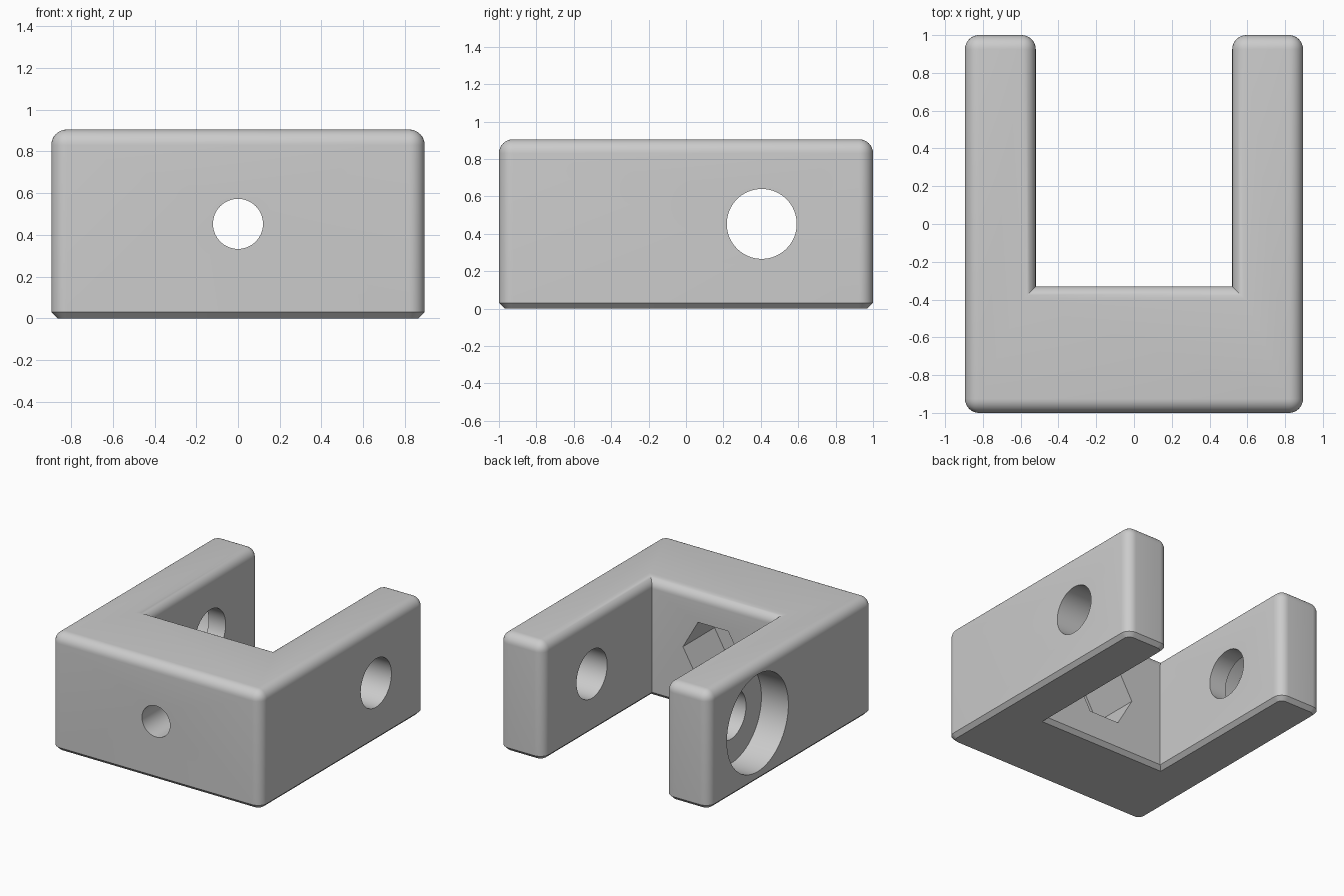
import bpy
import bmesh
import math
from mathutils import Matrix

cube = bpy.data.objects.get("Cube")
if cube:
    bpy.data.objects.remove(cube, do_unlink=True)

HALF_X, HALF_Y, HEIGHT = 0.895, 1.0, 0.905
SLOT_X, SLOT_Y = 0.52, -0.33
FILLET, CHAMFER = 0.075, 0.03
MID_Z = HEIGHT / 2
HOLE_Y = 0.405

grey = bpy.data.materials.new("plain_grey")
grey.use_nodes = True
colour = (0.6, 0.6, 0.6, 1)
grey.diffuse_color = colour
grey.node_tree.nodes["Principled BSDF"].inputs["Base Color"].default_value = colour


def make_object(name, bm):
    bmesh.ops.recalc_face_normals(bm, faces=bm.faces)
    mesh = bpy.data.meshes.new(name)
    bm.to_mesh(mesh)
    bm.free()
    mesh.materials.append(grey)
    obj = bpy.data.objects.new(name, mesh)
    bpy.context.collection.objects.link(obj)
    return obj


def bevel(bm, edges, size, segments):
    bmesh.ops.bevel(bm, geom=edges, offset=size, offset_type='OFFSET', segments=segments,
                    profile=0.5, affect='EDGES', clamp_overlap=False)


# U-shaped bracket body, extruded upwards from its outline
bm = bmesh.new()
half = [(HALF_X, -HALF_Y), (HALF_X, HALF_Y), (SLOT_X, HALF_Y), (SLOT_X, SLOT_Y)]
outline = half + [(-x, y) for x, y in reversed(half)]
base = bm.faces.new([bm.verts.new((x, y, 0)) for x, y in outline])
top = bmesh.ops.extrude_face_region(bm, geom=[base], use_keep_orig=True)
bmesh.ops.translate(bm, vec=(0, 0, HEIGHT),
                    verts=[g for g in top["geom"] if isinstance(g, bmesh.types.BMVert)])
bmesh.ops.recalc_face_normals(bm, faces=bm.faces)


# Round the upper rim and outer corners; the two inner corners stay sharp
def is_rounded(edge):
    a, b = (v.co for v in edge.verts)
    upright = abs(a.z - b.z) > 0.1
    return (upright and abs(a.y - SLOT_Y) > 0.01) or min(a.z, b.z) > 0.1


bevel(bm, [e for e in bm.edges if is_rounded(e)], FILLET, 8)

# Straight chamfer around the underside
bevel(bm, [e for e in bm.edges if all(v.co.z < 1e-4 for v in e.verts)], CHAMFER, 1)
bracket = make_object("bracket", bm)


def drill(name, axis, start, end, across, radius, sides=64):
    """Cut a round or hexagonal hole along x or y."""
    bm = bmesh.new()
    bmesh.ops.create_cone(bm, cap_ends=True, segments=sides, radius1=radius,
                          radius2=radius, depth=end - start)
    mid = (start + end) / 2
    if axis == 'X':
        turn, place = Matrix.Rotation(math.pi / 2, 4, 'Y'), (mid, across, MID_Z)
    else:
        turn, place = Matrix.Rotation(math.pi / 2, 4, 'X'), (across, mid, MID_Z)
        if sides == 6:
            turn = turn @ Matrix.Rotation(math.pi / 6, 4, 'Z')
    bmesh.ops.transform(bm, matrix=Matrix.Translation(place) @ turn, verts=bm.verts)
    cutter = make_object(name, bm)
    cutter.hide_render = True
    mod = bracket.modifiers.new(name, 'BOOLEAN')
    mod.operation, mod.solver, mod.object = 'DIFFERENCE', 'EXACT', cutter
    bpy.context.view_layer.objects.active = bracket
    bpy.ops.object.modifier_apply(modifier=name)
    bpy.data.objects.remove(cutter, do_unlink=True)


# Axle holes through both arms, with a counterbore outside the -x arm
drill("axle_hole", 'X', -1.2, 1.2, HOLE_Y, 0.187)
drill("counterbore", 'X', -1.2, -HALF_X + 0.23, HOLE_Y, 0.375)

# Bolt hole through the front wall, with a hexagonal nut pocket inside
drill("bolt_hole", 'Y', -1.2, 0, 0, 0.12)
drill("nut_pocket", 'Y', -HALF_Y + 0.285, 0, 0, 0.257, 6)

# Smooth the fillets and bores, keep corners crisp
bpy.ops.object.select_all(action='DESELECT')
bracket.select_set(True)
bpy.context.view_layer.objects.active = bracket
bpy.ops.object.shade_smooth_by_angle(angle=math.radians(30))
